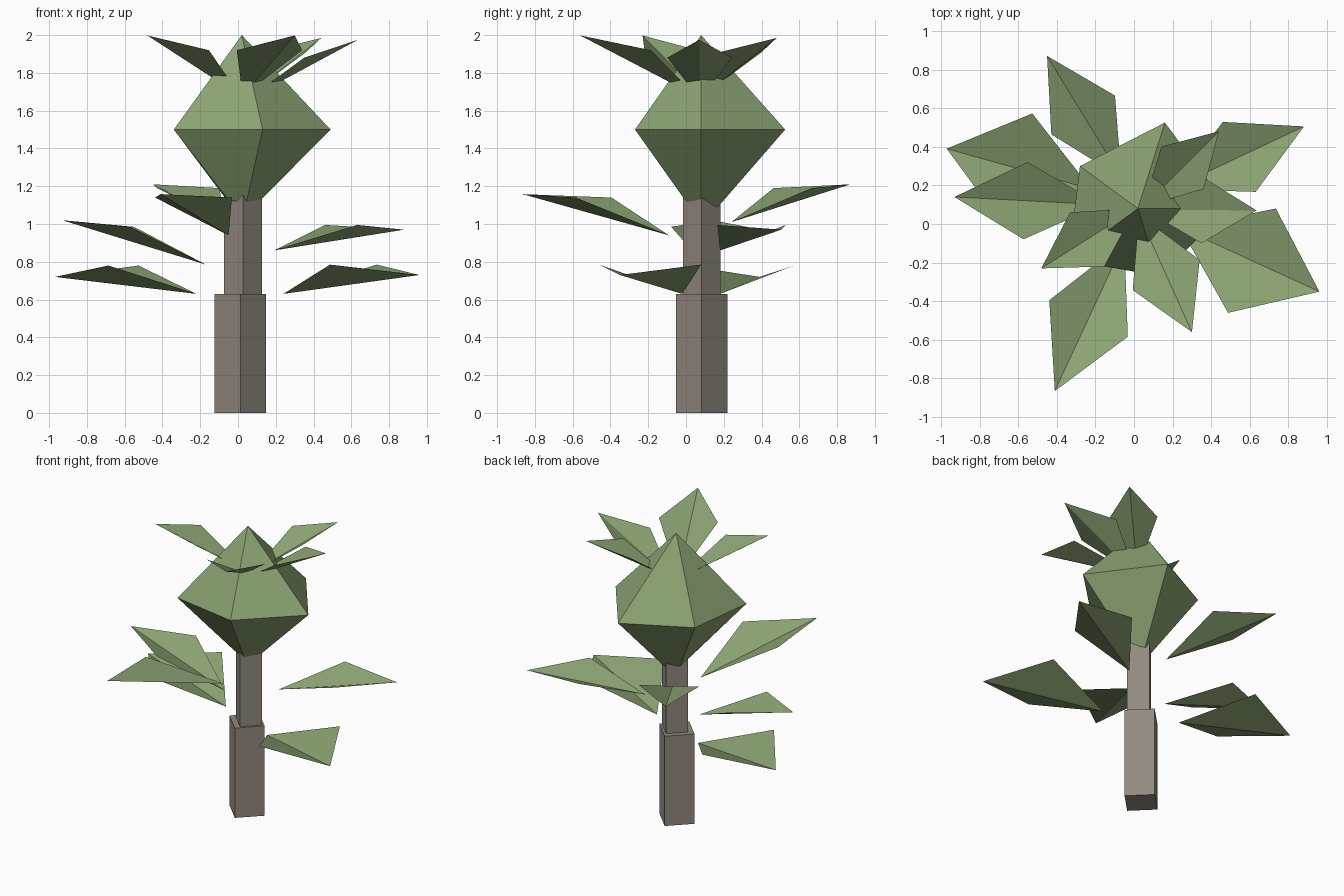
import bpy, bmesh
from mathutils import Vector

if "Cube" in bpy.data.objects:
    bpy.data.objects.remove(bpy.data.objects["Cube"])


def material(name, rgb):
    m = bpy.data.materials.new(name)
    m.diffuse_color = (*rgb, 1)
    m.use_nodes = True
    m.node_tree.nodes["Principled BSDF"].inputs["Base Color"].default_value = m.diffuse_color
    return m


GREEN = material("leaf_green", (0.26, 0.37, 0.17))
BARK = material("bark", (0.29, 0.26, 0.22))


def finish(name, bm, mat):
    me = bpy.data.meshes.new(name)
    bm.to_mesh(me)
    bm.free()
    me.materials.append(mat)
    ob = bpy.data.objects.new(name, me)
    bpy.context.collection.objects.link(ob)


def trunk(name, x, y, r, z0, z1):
    bpy.ops.mesh.primitive_cylinder_add(vertices=4, radius=r, depth=z1 - z0,
                                        location=(x, y, (z0 + z1) / 2))
    ob = bpy.context.object
    ob.name = name
    ob.data.materials.append(BARK)


def leaf(name, base, tip, half_width, side_z):
    # folded kite: two triangles sharing the midrib
    base, tip = Vector(base), Vector(tip)
    mid = base.lerp(tip, 0.515)
    mid.z = side_z
    d = tip - base
    across = Vector((-d.y, d.x, 0)).normalized() * half_width
    bm = bmesh.new()
    b, t, l, r = [bm.verts.new(p) for p in (base, tip, mid + across, mid - across)]
    bm.faces.new((b, t, l))
    bm.faces.new((b, r, t))
    finish(name, bm, GREEN)


# Stepped four-sided trunk
trunk("lower_trunk", 0.012, 0.083, 0.136, 0, 0.63)
trunk("upper_trunk", 0.027, 0.083, 0.1, 0.63, 1.16)

# Five-sided foliage: apex, wide ring, narrow bottom ring
apex = Vector((0.02, 0.08, 2.0))
ring = [(0.49, 0.08), (0.16, 0.525), (-0.28, 0.30), (-0.34, -0.185), (0.13, -0.27)]
bottom_z = [1.12, 1.09, 1.10, 1.13, 1.105]
bm = bmesh.new()
top = bm.verts.new(apex)
wide = [bm.verts.new((x, y, 1.5)) for x, y in ring]
low = []
for (x, y), z in zip(ring, bottom_z):
    p = apex.lerp(Vector((x, y, 0)), 0.2)
    low.append(bm.verts.new((p.x, p.y, z)))
for i in range(5):
    j = (i + 1) % 5
    bm.faces.new((wide[i], wide[j], top))
    bm.faces.new((low[i], low[j], wide[j], wide[i]))
bm.faces.new(low[::-1])
bmesh.ops.recalc_face_normals(bm, faces=bm.faces)
finish("foliage", bm, GREEN)

# Floating leaves around the trunk: base, tip, half width, height of side corners
low_leaves = [
    ((0.24, -0.02, 0.63), (0.96, -0.35, 0.73), 0.297, 0.785),
    ((-0.22, 0.18, 0.63), (-0.97, 0.39, 0.72), 0.295, 0.78),
    ((0.19, 0.18, 0.86), (0.88, 0.505, 0.97), 0.20, 0.995),
    ((-0.17, 0.10, 0.785), (-0.93, 0.14, 1.02), 0.20, 0.985),
    ((-0.065, 0.24, 1.01), (-0.45, 0.87, 1.21), 0.193, 1.19),
    ((-0.05, -0.09, 0.94), (-0.41, -0.865, 1.158), 0.224, 1.14),
]
for i, args in enumerate(low_leaves):
    leaf(f"trunk_leaf_{i + 1}", *args)

# Crown leaves sprouting from inside the foliage
crown_leaves = [
    ((0.025, 0.05, 1.68), (0.30, -0.56, 1.998), 0.19, 1.92),
    ((0.01, 0.08, 1.68), (-0.48, -0.23, 1.998), 0.166, 1.92),
    ((0.05, 0.09, 1.68), (0.44, 0.48, 1.985), 0.155, 1.91),
    ((0.05, 0.075, 1.66), (0.635, 0.07, 1.975), 0.172, 1.88),
]
for i, args in enumerate(crown_leaves):
    leaf(f"crown_leaf_{i + 1}", *args)
